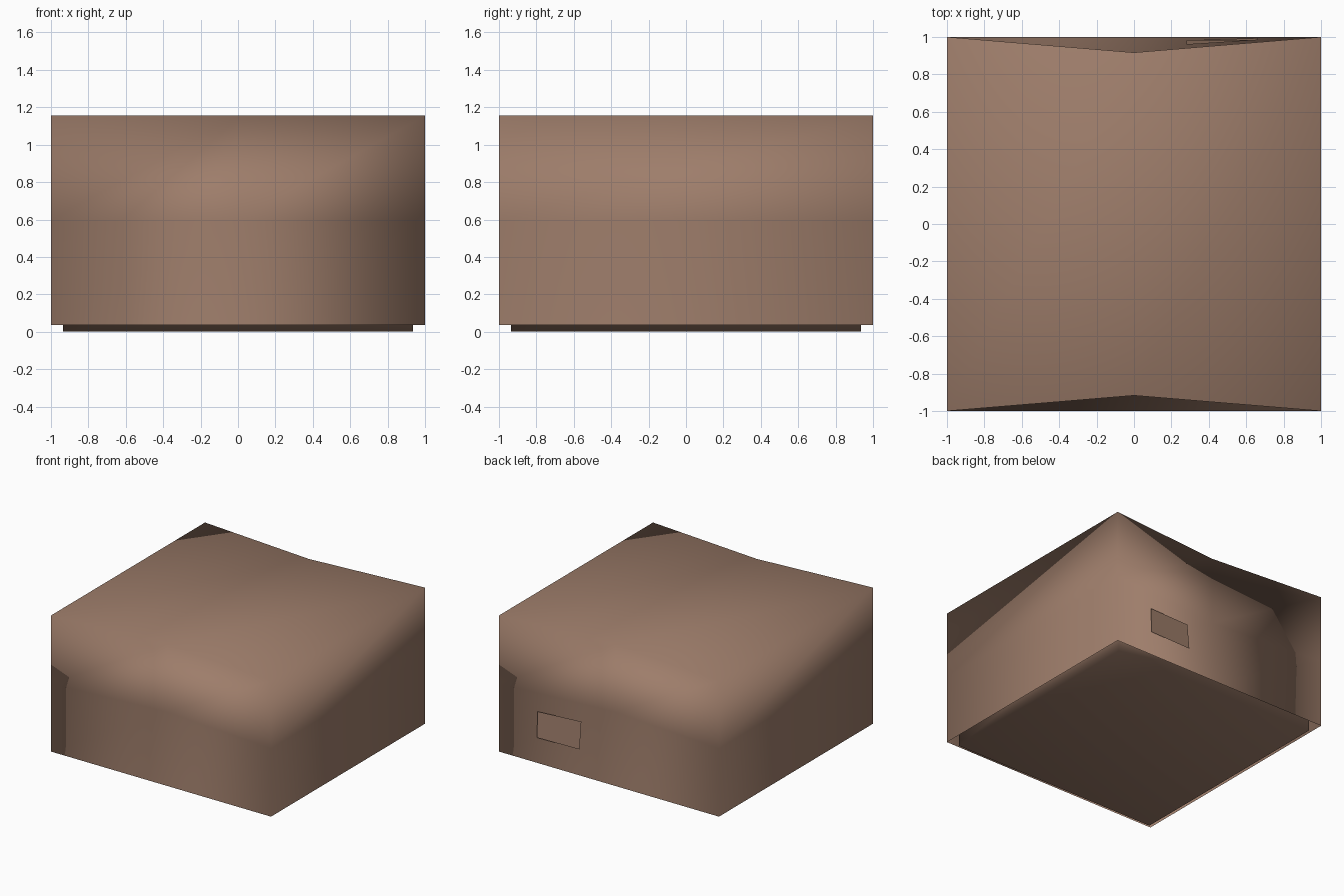
import bpy, bmesh
from mathutils import Vector

if "Cube" in bpy.data.objects:
    bpy.data.objects.remove(bpy.data.objects["Cube"])

brown = bpy.data.materials.new("warm brown")
brown.diffuse_color = (0.34, 0.205, 0.145, 1)
brown.use_nodes = True
brown.node_tree.nodes["Principled BSDF"].inputs["Base Color"].default_value = brown.diffuse_color

Z0, Z1, H = 0.037, 0.596, 1.155   # skirt, middle row, top
PINCH = 0.083                     # inward bend of the front and back walls


def make(name, bm):
    """Turn a bmesh into a brown object with area-weighted soft shading."""
    me = bpy.data.meshes.new(name)
    bm.to_mesh(me)
    bm.free()
    me.materials.append(brown)
    ob = bpy.data.objects.new(name, me)
    bpy.context.collection.objects.link(ob)
    me.polygons.foreach_set("use_smooth", [True] * len(me.polygons))
    normals = [Vector() for _ in me.vertices]
    for p in me.polygons:
        for v in p.vertices:
            normals[v] += p.normal * p.area
    me.normals_split_custom_set_from_vertices([n.normalized() for n in normals])
    return ob


def wall_y(x, z):
    """Depth of the front and back walls: pinched in up to the middle row, then upright."""
    return 1 - PINCH * (1 - abs(x)) * min(1, (z - Z0) / (Z1 - Z0))


# main body: three rings of six points, closed on top and open below
bm = bmesh.new()
plan = [(-1, -1), (0, -1), (1, -1), (1, 1), (0, 1), (-1, 1)]
rings = [[bm.verts.new((x, s * wall_y(x, z), z)) for x, s in plan] for z in (Z0, Z1, H)]
for a, b in zip(rings, rings[1:]):
    for i in range(6):
        j = (i + 1) % 6
        bm.faces.new((a[i], a[j], b[j], b[i]))
t = rings[2]
bm.faces.new((t[0], t[1], t[4], t[5]))
bm.faces.new((t[1], t[2], t[3], t[4]))
make("body", bm)

# base plinth, slightly narrower than the body and reaching up inside it
bm = bmesh.new()
R = 0.935
square = [(-R, -R), (R, -R), (R, R), (-R, R)]
low, high = [[bm.verts.new((x, y, z)) for x, y in square] for z in (0, 0.3)]
bm.faces.new(low[::-1])
for i in range(4):
    j = (i + 1) % 4
    bm.faces.new((low[i], low[j], high[j], high[i]))
make("base_plinth", bm)

# small patch on the back wall
bm = bmesh.new()
corners = [(0.66, 0.24), (0.66, 0.45), (0.28, 0.46), (0.28, 0.24)]
bm.faces.new([bm.verts.new((x, wall_y(x, z) + 0.004, z)) for x, z in corners[::-1]])
make("back_patch", bm)
